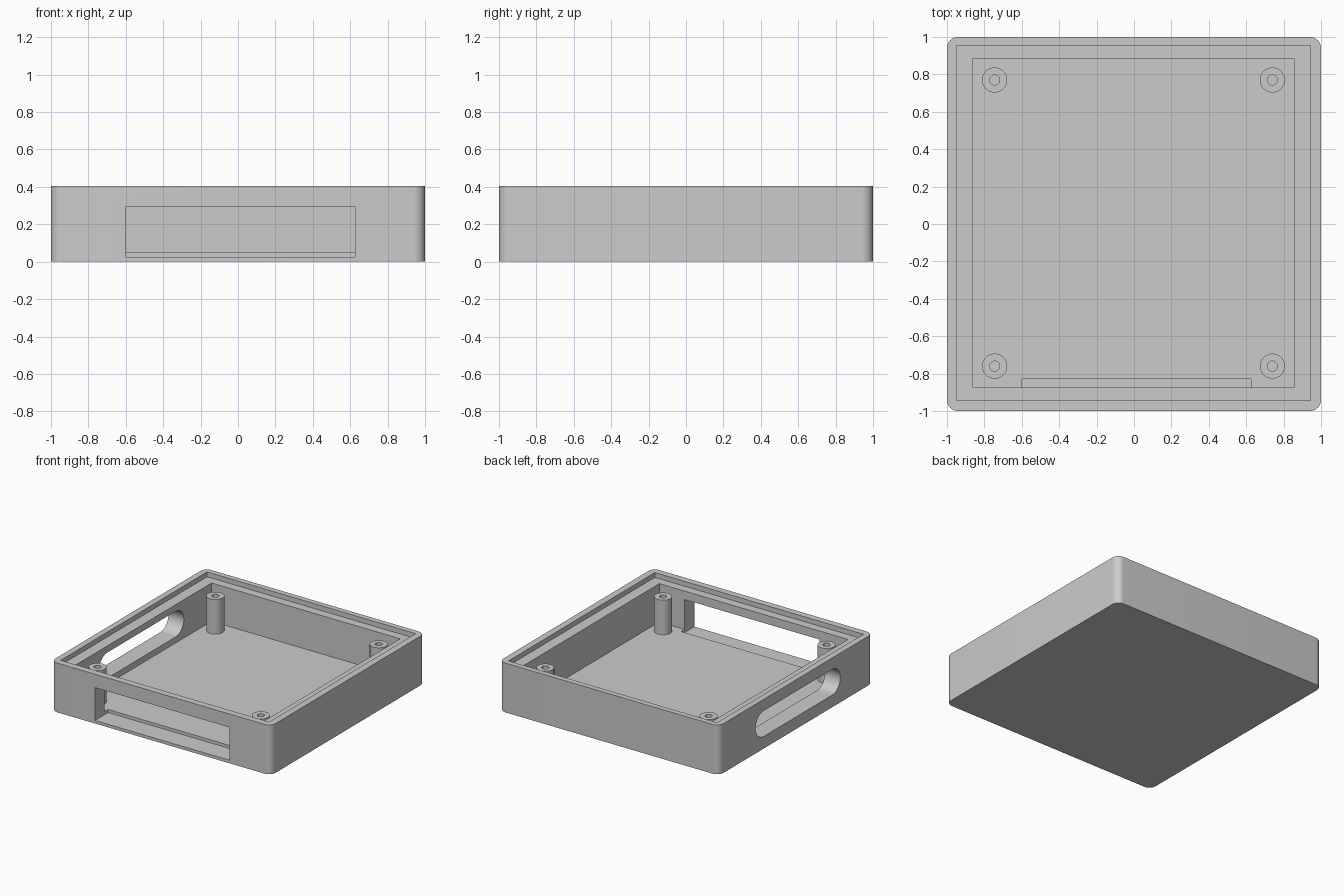
import bpy, bmesh
from math import pi, cos, sin, radians
from mathutils import Vector, Matrix

if "Cube" in bpy.data.objects:
    bpy.data.objects.remove(bpy.data.objects["Cube"], do_unlink=True)

grey = bpy.data.materials.new("light grey plastic")
grey.use_nodes = True
grey.diffuse_color = (0.6, 0.6, 0.6, 1)
grey.node_tree.nodes["Principled BSDF"].inputs["Base Color"].default_value = (0.6, 0.6, 0.6, 1)


def finish(bm, name):
    bmesh.ops.recalc_face_normals(bm, faces=bm.faces)
    mesh = bpy.data.meshes.new(name)
    bm.to_mesh(mesh)
    bm.free()
    mesh.materials.append(grey)
    obj = bpy.data.objects.new(name, mesh)
    bpy.context.collection.objects.link(obj)
    return obj


def rounded_prism(name, lo, hi, axis, radius=0, steps=12):
    """Box from lo to hi whose edges along one axis are rounded."""
    bm = bmesh.new()
    lo, hi = Vector(lo), Vector(hi)
    bmesh.ops.create_cube(bm, size=1)
    for v in bm.verts:
        v.co = Vector((lo[i] + hi[i]) / 2 + v.co[i] * (hi[i] - lo[i]) for i in range(3))
    if radius:
        edges = [e for e in bm.edges
                 if abs(e.verts[0].co[axis] - e.verts[1].co[axis]) > 1e-4]
        bmesh.ops.bevel(bm, geom=edges, offset=radius, offset_type='OFFSET',
                        segments=steps, profile=0.5, affect='EDGES')
    return finish(bm, name)


def cut(target, cutter):
    mod = target.modifiers.new("cut", 'BOOLEAN')
    mod.operation = 'DIFFERENCE'
    mod.solver = 'EXACT'
    mod.object = cutter
    cutter.hide_render = True
    bpy.context.view_layer.objects.active = target
    bpy.ops.object.modifier_apply(modifier=mod.name)
    bpy.data.objects.remove(cutter, do_unlink=True)


def smooth(obj):
    bpy.ops.object.select_all(action='DESELECT')
    obj.select_set(True)
    bpy.context.view_layer.objects.active = obj
    bpy.ops.object.shade_smooth_by_angle(angle=radians(30))


FLOOR = 0.05

# Tray with rounded vertical corners
tray = rounded_prism("tray", (-1, -1, 0), (1, 1, 0.405), 2, 0.06)

# Main cavity and the stepped recess for a lid
cut(tray, rounded_prism("cavity", (-0.86, -0.875, FLOOR), (0.855, 0.885, 0.6), 2))
cut(tray, rounded_prism("lid_recess", (-0.95, -0.945, 0.365), (0.945, 0.955, 0.6), 2))

# Front window, which also notches the floor behind the wall
cut(tray, rounded_prism("window", (-0.6, -1.2, 0.025), (0.625, -0.83, 0.295), 1))

# Round-ended slot in one side wall
cut(tray, rounded_prism("slot", (-1.2, -0.575, 0.1), (-0.8, 0.525, 0.31), 0, 0.1049))
smooth(tray)

# Four hollow screw posts
for side, x in (("right", -0.745), ("left", 0.74)):
    for end, y in (("front", -0.76), ("back", 0.77)):
        bm = bmesh.new()
        profile = [(0.027, 0.04), (0.027, 0.335), (0.067, 0.335), (0.067, 0.04)]
        verts = [bm.verts.new((r, 0, z)) for r, z in profile]
        edges = [bm.edges.new((verts[i], verts[(i + 1) % 4])) for i in range(4)]
        bmesh.ops.spin(bm, geom=verts + edges, cent=(0, 0, 0), axis=(0, 0, 1),
                       angle=2 * pi, steps=40, use_merge=True)
        bmesh.ops.remove_doubles(bm, verts=bm.verts, dist=1e-4)
        bmesh.ops.translate(bm, verts=bm.verts, vec=(x, y, 0))
        smooth(finish(bm, f"screw_post_{end}_{side}"))
